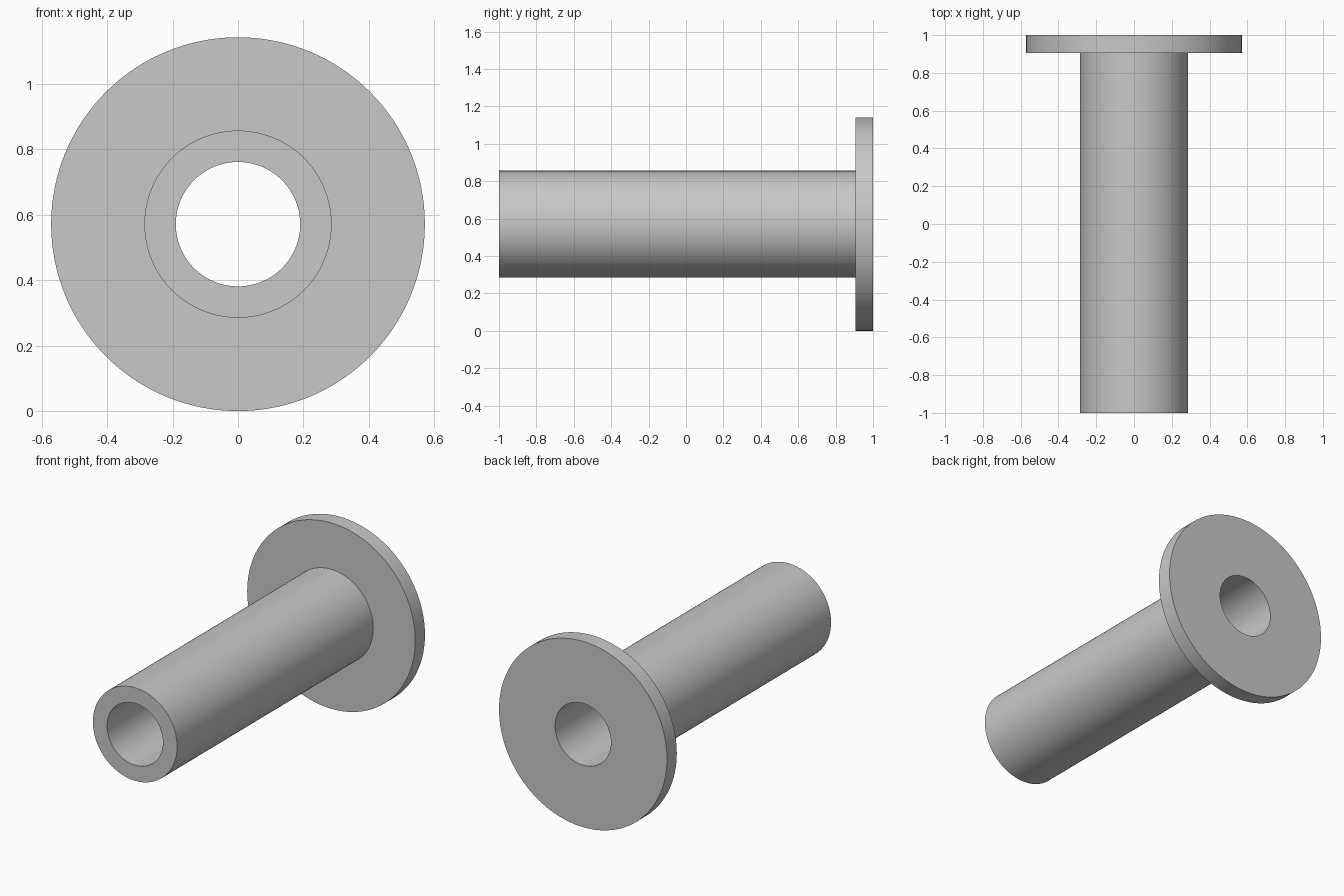
import bpy, bmesh
from math import sin, cos, tau, radians

cube = bpy.data.objects.get("Cube")
if cube:
    bpy.data.objects.remove(cube)

SEGMENTS = 128
BORE, TUBE, FLANGE = 0.19, 0.286, 0.571
FRONT, STEP, BACK = -1.0, 0.905, 1.0

grey = bpy.data.materials.new("plain grey")
grey.use_nodes = True
color = (0.58, 0.58, 0.58, 1)
grey.diffuse_color = color
grey.node_tree.nodes["Principled BSDF"].inputs["Base Color"].default_value = color


def lathe(name, profile):
    """Revolve a closed (radius, y) profile around the y axis."""
    bm = bmesh.new()
    rings = [[bm.verts.new((r * cos(tau * i / SEGMENTS), y, r * sin(tau * i / SEGMENTS)))
              for i in range(SEGMENTS)] for r, y in profile]
    for k, ring in enumerate(rings):
        following = rings[(k + 1) % len(rings)]
        for i in range(SEGMENTS):
            j = (i + 1) % SEGMENTS
            bm.faces.new((ring[i], ring[j], following[j], following[i]))
    bmesh.ops.recalc_face_normals(bm, faces=bm.faces)
    mesh = bpy.data.meshes.new(name)
    bm.to_mesh(mesh)
    bm.free()
    mesh.materials.append(grey)
    obj = bpy.data.objects.new(name, mesh)
    bpy.context.collection.objects.link(obj)
    obj.location.z = FLANGE
    bpy.ops.object.select_all(action='DESELECT')
    obj.select_set(True)
    bpy.context.view_layer.objects.active = obj
    bpy.ops.object.shade_smooth_by_angle(angle=radians(30))
    return obj


# Hollow sleeve with a wide flange at the back, as one solid
lathe("flanged_sleeve", [
    (BORE, FRONT), (TUBE, FRONT), (TUBE, STEP),
    (FLANGE, STEP), (FLANGE, BACK), (BORE, BACK),
])
